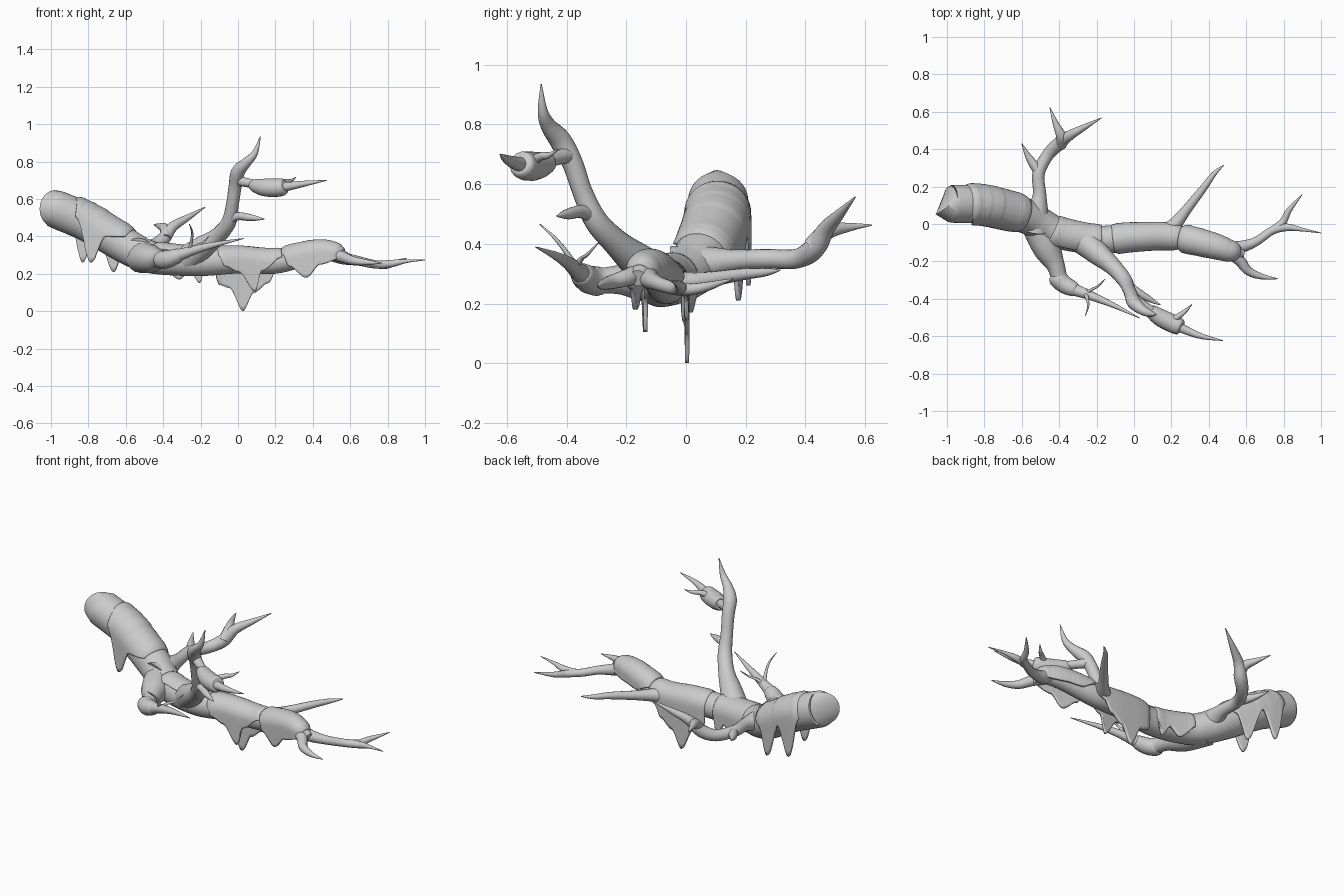
import bpy, bmesh, math
from mathutils import Vector


def spline(keys, n):
    """Catmull-Rom through tuples of any width, n steps per span."""
    out = []
    for i in range(len(keys) - 1):
        p = [keys[max(i - 1, 0)], keys[i], keys[i + 1], keys[min(i + 2, len(keys) - 1)]]
        for k in range(n):
            t = k / n
            out.append([0.5 * (2 * b + (c - a) * t + (2 * a - 5 * b + 4 * c - d) * t * t
                               + (3 * b - a - 3 * c + d) * t ** 3) for a, b, c, d in zip(*p)])
    out.append(list(keys[-1]))
    return out


def finish(name, bm, angle=50):
    bmesh.ops.recalc_face_normals(bm, faces=bm.faces)
    me = bpy.data.meshes.new(name)
    bm.to_mesh(me)
    bm.free()
    ob = bpy.data.objects.new(name, me)
    bpy.context.collection.objects.link(ob)
    bpy.ops.object.select_all(action='DESELECT')
    ob.select_set(True)
    bpy.context.view_layer.objects.active = ob
    bpy.ops.object.shade_smooth_by_angle(angle=math.radians(angle))
    return ob


def tube(name, keys, sides=16, n=6):
    """Tapering limb through (x, y, z, radius) keys."""
    pts = spline(keys, n)
    pos = [Vector(p[:3]) for p in pts]
    bm = bmesh.new()
    rings, normal = [], None
    for i, p in enumerate(pos):
        t = (pos[min(i + 1, len(pos) - 1)] - pos[max(i - 1, 0)]).normalized()
        ref = normal if normal else (Vector((0, 0, 1)) if abs(t.z) < .9 else Vector((1, 0, 0)))
        normal = (ref - t * ref.dot(t)).normalized()
        b = t.cross(normal)
        r = max(pts[i][3], .002)
        rings.append([bm.verts.new(p + r * (math.cos(a) * normal + math.sin(a) * b))
                      for a in (2 * math.pi * k / sides for k in range(sides))])
    for a, b in zip(rings, rings[1:]):
        for k in range(sides):
            bm.faces.new((a[k], a[(k + 1) % sides], b[(k + 1) % sides], b[k]))
    bm.faces.new(rings[0])
    bm.faces.new(rings[-1])
    return finish(name, bm)


TRUNK = [(-.97, .108, .545, .1), (-.8, .1, .47, .1), (-.6, .05, .35, .095), (-.5, .0, .3, .088),
         (-.4, -.05, .278, .083), (-.2, -.085, .265, .077), (0, -.07, .272, .07),
         (.2, -.068, .265, .064), (.4, -.11, .31, .056), (.5, -.14, .315, .045), (.58, -.16, .285, .028)]
trunk_line = spline(TRUNK, 30)


def trunk_at(x):
    i = min(range(1, len(trunk_line) - 1), key=lambda k: abs(trunk_line[k][0] - x))
    c, r = Vector(trunk_line[i][:3]), trunk_line[i][3]
    c.x = x
    return c, (Vector(trunk_line[i + 1][:3]) - Vector(trunk_line[i - 1][:3])).normalized(), r


def moss(name, front, back, puff=.012, cols=40, rows=14):
    """Sheet draped over the trunk; front/back list (x, lowest z) of the hem."""
    def hem(keys, x):
        for (xa, za), (xb, zb) in zip(keys, keys[1:]):
            if x <= xb:
                t = max(0, (x - xa) / (xb - xa))
                return za + (zb - za) * t * t * (3 - 2 * t)
        return keys[-1][1]
    bm = bmesh.new()
    grid = []
    x0, x1 = front[0][0], front[-1][0]
    for i in range(cols + 1):
        x = x0 + (x1 - x0) * i / cols
        c, t, r = trunk_at(x)
        side = Vector((t.y, -t.x, 0)).normalized()
        up = side.cross(t)
        R = r + puff * min(1, .35 + 8 * min(i, cols - i) / cols)
        col = []
        for keys, s in ((front, 1), (back, -1)):
            z = hem(keys, x)
            # arc length down the bark, then straight down
            if z < c.z:
                length = R * math.pi / 2 + c.z - z
            else:
                length = R * math.acos(max(-1, min(1, (z - c.z) / (R * up.z))))
            line = []
            for j in range(rows + 1):
                l = length * j / rows
                a = min(l / R, math.pi / 2)
                p = c + R * (s * math.sin(a) * side + math.cos(a) * up)
                p.z -= max(0, l - R * math.pi / 2)
                line.append(bm.verts.new(p) if j or s == 1 else None)
            col.append(line)
        grid.append(col[0][::-1] + col[1][1:])
    for a, b in zip(grid, grid[1:]):
        for j in range(len(a) - 1):
            bm.faces.new((a[j], b[j], b[j + 1], a[j + 1]))
    ob = finish(name, bm, 60)
    # face outward before thickening toward the bark
    if ob.data.polygons[rows * cols // 2 * 2].normal.length and sum(
            p.normal.z for p in ob.data.polygons) < 0:
        ob.data.flip_normals()
    m = ob.modifiers.new("thickness", 'SOLIDIFY')
    m.thickness, m.offset = .014, -1
    return ob


# trunk with a softly rounded cut end
tube("trunk", [(-.973, .109, .546, .09), (-.968, .108, .544, .101)] + TRUNK[1:], 32, 8)

# back branch and its forks
tube("back_branch", [(-.53, -.03, .31, .085), (-.515, .07, .335, .058), (-.505, .16, .345, .036),
                     (-.51, .27, .35, .033), (-.46, .37, .35, .033), (-.4, .43, .385, .036),
                     (-.35, .47, .45, .028), (-.27, .515, .5, .017), (-.175, .567, .557, .002)])
tube("back_fork_a", [(-.39, .42, .39, .03), (-.39, .47, .44, .028), (-.42, .54, .455, .016), (-.45, .623, .463, .002)], 12)
tube("back_fork_b", [(-.5, .27, .35, .03), (-.545, .33, .355, .023), (-.575, .38, .365, .013), (-.6, .43, .38, .002)], 12)

# low front branch with moss cuff and fine twigs
tube("low_branch", [(-.52, -.0, .29, .085), (-.465, -.13, .28, .075), (-.42, -.22, .28, .05),
                    (-.395, -.29, .278, .042), (-.34, -.34, .292, .036), (-.24, -.38, .325, .025),
                    (-.12, -.43, .357, .015), (.03, -.503, .389, .002)])
tube("low_branch_moss", [(-.425, -.27, .272, .03), (-.41, -.29, .274, .048), (-.37, -.325, .28, .047),
                         (-.32, -.35, .298, .039), (-.305, -.356, .303, .028)])
tube("low_twig_a", [(-.26, -.37, .32, .014), (-.25, -.4, .37, .009), (-.245, -.44, .42, .006), (-.26, -.49, .466, .002)], 8)
tube("low_twig_b", [(-.26, -.37, .32, .014), (-.225, -.35, .35, .008), (-.19, -.33, .365, .006), (-.155, -.295, .402, .002)], 8)

# tall front branch, side shoot and cuff
tube("tall_branch", [(-.27, -.09, .28, .075), (-.19, -.16, .34, .062), (-.11, -.23, .4, .046),
                     (-.05, -.3, .475, .04), (-.03, -.345, .57, .034), (-.015, -.38, .67, .035),
                     (.0, -.42, .745, .037), (.045, -.46, .795, .027), (.09, -.48, .845, .017), (.12, -.485, .935, .002)])
tube("tall_spur", [(-.05, -.31, .49, .03), (.0, -.35, .508, .022), (.07, -.395, .5, .018), (.14, -.432, .493, .003)], 12)
tube("side_shoot", [(-.01, -.39, .7, .03), (.06, -.44, .685, .024), (.16, -.51, .662, .03),
                    (.26, -.56, .667, .024), (.36, -.6, .683, .015), (.475, -.623, .7, .002)], 12)
tube("side_shoot_moss", [(.08, -.455, .678, .026), (.09, -.465, .673, .036), (.14, -.5, .662, .047),
                         (.2, -.53, .66, .049), (.245, -.55, .665, .044), (.255, -.555, .667, .026)])
tube("side_twig", [(.2, -.52, .675, .02), (.25, -.485, .693, .015), (.28, -.46, .697, .01), (.31, -.43, .716, .002)], 8)

# right back branch
tube("right_branch", [(.12, -.07, .265, .045), (.21, -.01, .268, .038), (.28, .075, .28, .027),
                      (.37, .19, .298, .02), (.43, .27, .305, .013), (.48, .315, .312, .002)], 12)

# tip twigs
tube("tip_twig", [(.48, -.13, .315, .04), (.56, -.125, .285, .034), (.65, -.095, .268, .025),
                  (.74, -.035, .25, .022), (.82, -.018, .255, .02), (.9, -.03, .268, .01), (1.0, -.048, .274, .002)], 12)
tube("tip_fork", [(.74, -.035, .25, .022), (.795, .01, .247, .02), (.83, .075, .258, .015), (.9, .158, .283, .002)], 12)
tube("tip_side_twig", [(.5, -.14, .31, .036), (.565, -.195, .288, .03), (.61, -.25, .272, .024),
                       (.68, -.28, .262, .016), (.77, -.293, .258, .002)], 12)

# moss drapes
moss("moss_base", [(-.9, .6), (-.86, .5), (-.765, .26), (-.68, .4), (-.6, .4)],
     [(-.9, .5), (-.84, .26), (-.775, .42), (-.69, .21), (-.63, .36), (-.6, .38)])
moss("moss_crotch", [(-.44, .345), (-.4, .335), (-.3, .325), (-.17, .34)],
     [(-.44, .25), (-.33, .17), (-.27, .215), (-.21, .15), (-.17, .25)], .008)
moss("moss_middle", [(-.11, .3), (-.08, .24), (0, .21), (.09, .105), (.125, .215), (.25, .29)],
     [(-.12, .2), (-.09, .14), (-.04, .125), (.03, 0), (.09, .1), (.16, .15), (.2, .22), (.25, .28)], .01)
moss("moss_tip", [(.25, .31), (.29, .24), (.38, .18), (.46, .25), (.555, .28)],
     [(.25, .3), (.33, .26), (.42, .27), (.555, .28)], .016)
